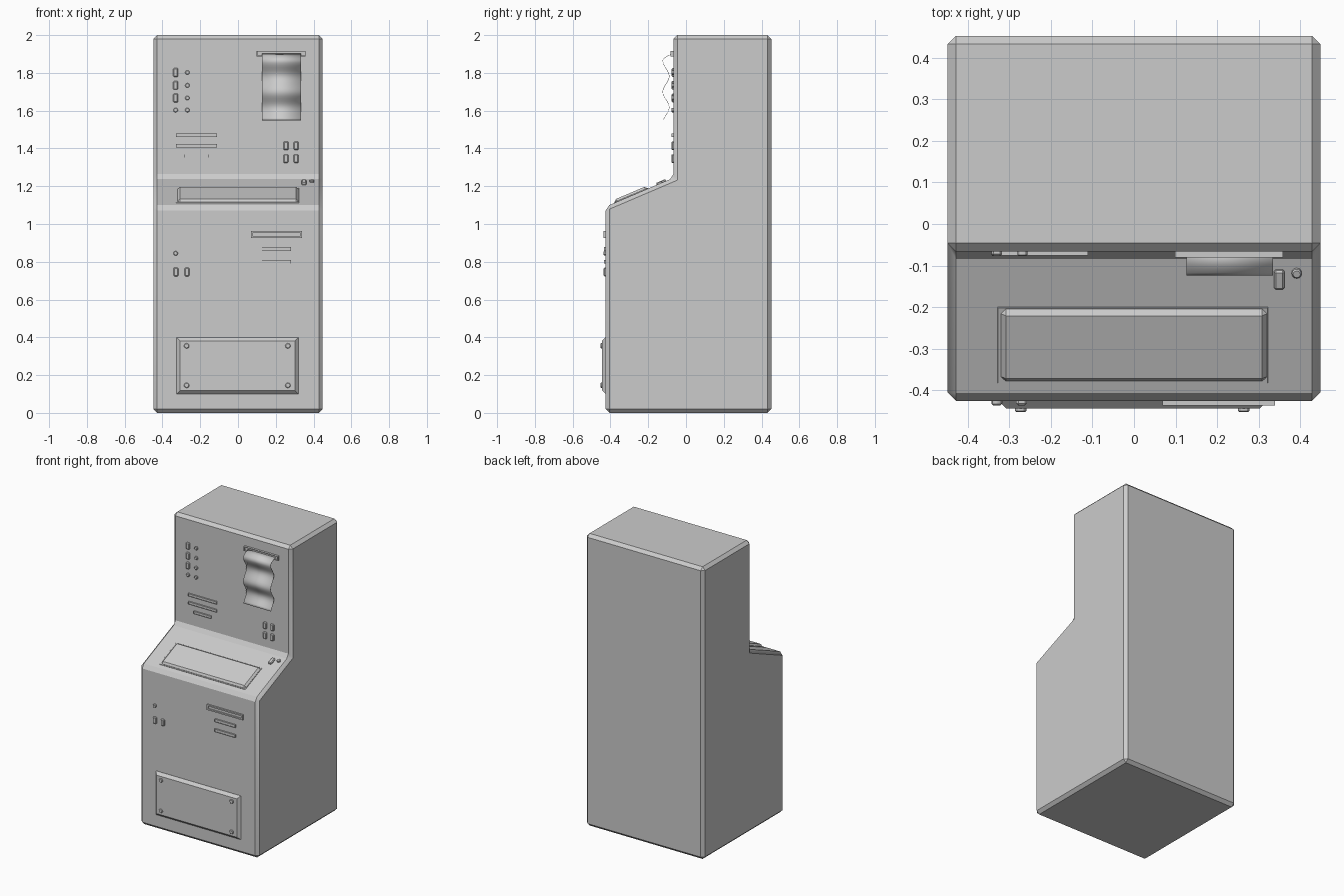
import bpy, bmesh, math
from mathutils import Matrix, Vector

if "Cube" in bpy.data.objects:
    bpy.data.objects.remove(bpy.data.objects["Cube"])

SLOPE = math.atan2(0.153, 0.36)


def frame(y, z, angle):
    return Matrix.Translation((0, y, z)) @ Matrix.Rotation(angle, 4, 'X')


# Panel frames: local x = across, local y = up the panel, local z = outward
LOWER = frame(-0.425, 0, math.pi / 2)
UPPER = frame(-0.066, 0, math.pi / 2)
DESK = frame(-0.425, 1.092, SLOPE)


def finish(name, bm, matrix=None):
    if matrix:
        bm.transform(matrix)
    bmesh.ops.recalc_face_normals(bm, faces=bm.faces)
    me = bpy.data.meshes.new(name)
    bm.to_mesh(me)
    bm.free()
    me.shade_smooth()
    me.set_sharp_from_angle(angle=math.radians(30))
    ob = bpy.data.objects.new(name, me)
    bpy.context.collection.objects.link(ob)
    return ob


def box(x0, x1, v0, v1, depth):
    bm = bmesh.new()
    bmesh.ops.create_cube(bm, size=1)
    bm.transform(Matrix.Translation(((x0 + x1) / 2, (v0 + v1) / 2, depth / 2 - 0.004))
                 @ Matrix.Diagonal((x1 - x0, v1 - v0, depth + 0.008, 1)))
    return bm


def plate(name, panel, x0, x1, v0, v1, depth, bevel, corners=True):
    bm = box(x0, x1, v0, v1, depth)
    edges = [e for e in bm.edges if max(v.co.z for v in e.verts) > 0
             and (corners or min(v.co.z for v in e.verts) > 0)]
    bmesh.ops.bevel(bm, geom=edges, offset=bevel, segments=1, affect='EDGES', profile=0.5)
    return finish(name, bm, panel)


def slot(name, panel, x0, x1, v0, v1, depth=0.01, inset=0.005, sink=0.006):
    bm = box(x0, x1, v0, v1, depth)
    bm.normal_update()
    top = max(bm.faces, key=lambda f: f.calc_center_median().z)
    bmesh.ops.inset_region(bm, faces=[top], thickness=inset)
    r = bmesh.ops.extrude_discrete_faces(bm, faces=[top])
    bmesh.ops.translate(bm, verts=r['faces'][0].verts, vec=(0, 0, -sink))
    bmesh.ops.remove_doubles(bm, verts=bm.verts, dist=1e-5)
    return finish(name, bm, panel)


def knob(name, panel, x, v, r=0.012, depth=0.011, base=0.0):
    bm = bmesh.new()
    bmesh.ops.create_cone(bm, cap_ends=True, segments=12, radius1=r, radius2=r, depth=depth + 0.004)
    rim = [e for e in bm.edges if all(w.co.z > 0 for w in e.verts)]
    bmesh.ops.bevel(bm, geom=rim, offset=0.003, segments=1, affect='EDGES', profile=0.5)
    return finish(name, bm, panel @ Matrix.Translation((x, v, base + depth / 2 - 0.002)))


def button(name, panel, x, v, w=0.026, h=0.046):
    return plate(name, panel, x - w / 2, x + w / 2, v - h / 2, v + h / 2, 0.011, 0.005)


# Cabinet: side profile extruded across, all edges chamfered
bm = bmesh.new()
profile = [(-0.425, 0), (0.452, 0), (0.452, 2), (-0.066, 2), (-0.066, 1.245), (-0.425, 1.092)]
face = bm.faces.new([bm.verts.new((-0.448, y, z)) for y, z in profile])
ext = bmesh.ops.extrude_face_region(bm, geom=[face])
bmesh.ops.translate(bm, vec=(0.896, 0, 0),
                    verts=[g for g in ext['geom'] if isinstance(g, bmesh.types.BMVert)])
bmesh.ops.recalc_face_normals(bm, faces=bm.faces)
bmesh.ops.bevel(bm, geom=bm.edges[:], offset=0.02, segments=1, affect='EDGES', profile=0.5)
finish("cabinet", bm)

# Upper panel: two columns of indicators
for i, v in enumerate((1.802, 1.734, 1.667)):
    button(f"switch_{i}", UPPER, -0.33, v)
    knob(f"lamp_{i}", UPPER, -0.268, v)
for i, x in enumerate((-0.33, -0.268)):
    knob(f"lamp_low_{i}", UPPER, x, 1.603)

# Upper panel: label bars and key block
for i, (x0, x1, v) in enumerate(((-0.327, -0.111, 1.47), (-0.327, -0.111, 1.415), (-0.285, -0.153, 1.36))):
    slot(f"upper_bar_{i}", UPPER, x0, x1, v - 0.009, v + 0.009, inset=0.003, sink=0.003)
for i, x in enumerate((0.254, 0.308)):
    for j, v in enumerate((1.414, 1.346)):
        button(f"key_{i}_{j}", UPPER, x, v)

# Printer slot and wavy paper strip
slot("printer_slot", UPPER, 0.099, 0.358, 1.887, 1.917, depth=0.015, inset=0.006, sink=0.008)
bm = bmesh.new()
rows = []
for i in range(29):
    z = 1.903 - 0.353 * i / 28
    y = -0.107 - 0.017 * math.cos((z - 1.865) / 0.165 * 2 * math.pi)
    if z > 1.865:
        y += 0.04 * ((z - 1.865) / 0.038) ** 2
    rows.append([bm.verts.new((x, y, z)) for x in (0.126, 0.334)])
for a, b in zip(rows, rows[1:]):
    bm.faces.new((a[0], b[0], b[1], a[1]))
paper = finish("paper_strip", bm)
solid = paper.modifiers.new("thickness", 'SOLIDIFY')
solid.thickness = 0.002

# Sloped desk: screen on a thin rim, plus two small controls
plate("screen_rim", DESK, -0.328, 0.322, 0.047, 0.245, 0.003, 0.001)
plate("screen", DESK, -0.32, 0.32, 0.053, 0.241, 0.016, 0.012)
button("desk_switch", DESK, 0.349, 0.318, 0.026, 0.05)
knob("desk_knob", DESK, 0.391, 0.335)

# Lower panel: card slot, bars, lamp and buttons
slot("card_slot", LOWER, 0.068, 0.339, 0.926, 0.962, depth=0.011, inset=0.013, sink=0.008)
for i, v in enumerate((0.868, 0.8)):
    slot(f"lower_bar_{i}", LOWER, 0.126, 0.281, v - 0.01, v + 0.01, inset=0.003, sink=0.003)
knob("lower_lamp", LOWER, -0.33, 0.845)
for i, x in enumerate((-0.329, -0.27)):
    button(f"lower_button_{i}", LOWER, x, 0.746)

# Service hatch with corner screws
plate("service_hatch", LOWER, -0.325, 0.32, 0.1, 0.4, 0.019, 0.0185, corners=False)
for i, x in enumerate((-0.272, 0.264)):
    for j, v in enumerate((0.146, 0.355)):
        knob(f"hatch_screw_{i}_{j}", LOWER, x, v, r=0.014, depth=0.008, base=0.019)
